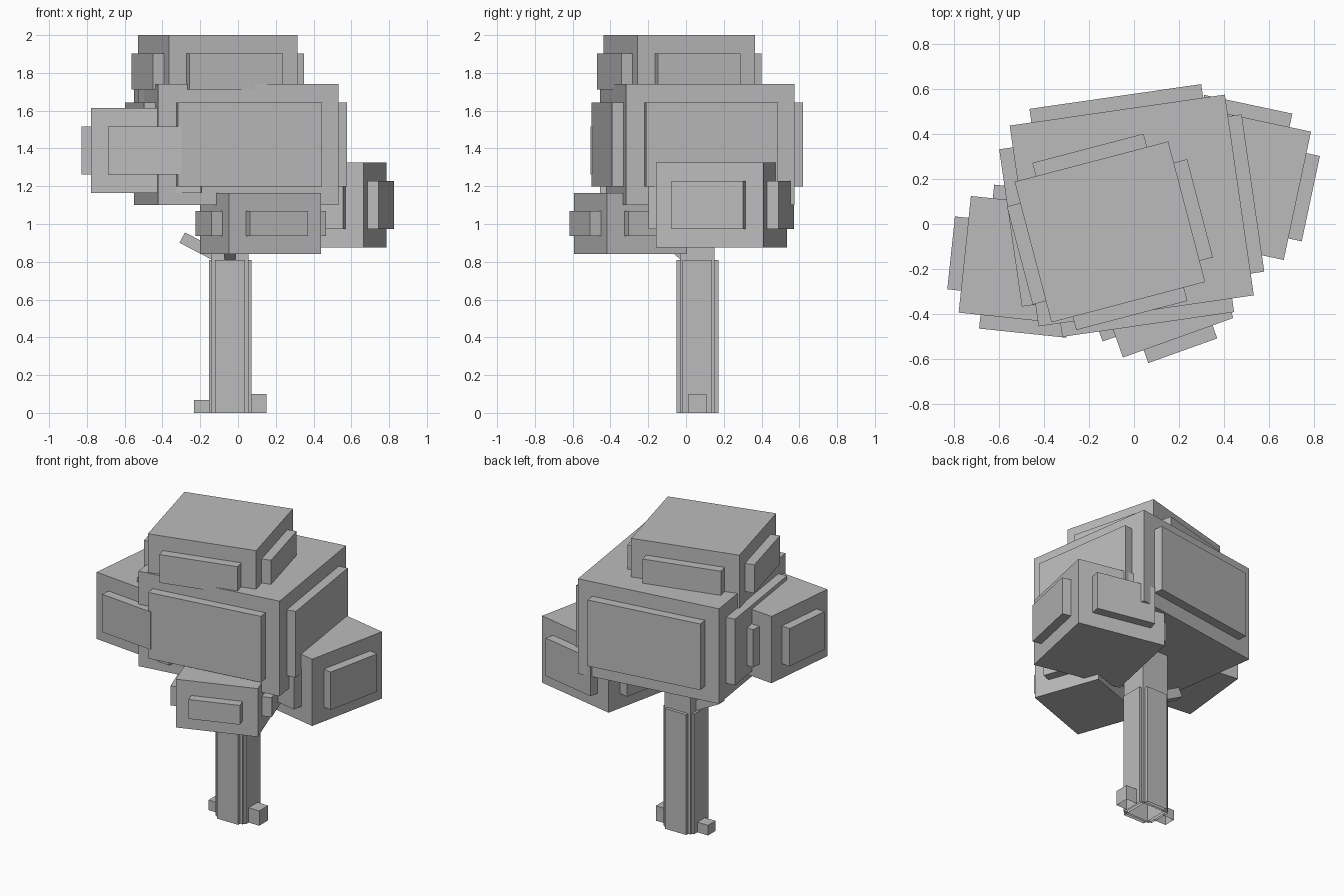
import bpy, bmesh
from math import radians
from mathutils import Matrix, Vector

if "Cube" in bpy.data.objects:
    bpy.data.objects.remove(bpy.data.objects["Cube"], do_unlink=True)

grey = bpy.data.materials.new("plain_grey")
grey.use_nodes = True
grey.diffuse_color = (0.5, 0.5, 0.5, 1)
bsdf = grey.node_tree.nodes["Principled BSDF"]
bsdf.inputs["Base Color"].default_value = grey.diffuse_color
bsdf.inputs["Roughness"].default_value = 0.9


def box(name, centre, size, rotation=None, open_bottom=False):
    """Flat-shaded box with its own size baked into the mesh."""
    bm = bmesh.new()
    bmesh.ops.create_cube(bm, size=1, matrix=Matrix.Diagonal((*size, 1)))
    if open_bottom:
        under = [f for f in bm.faces if f.normal.z < -0.9]
        bmesh.ops.delete(bm, geom=under, context="FACES_ONLY")
    mesh = bpy.data.meshes.new(name)
    bm.to_mesh(mesh)
    bm.free()
    mesh.materials.append(grey)
    obj = bpy.data.objects.new(name, mesh)
    obj.location = centre
    if rotation is not None:
        obj.rotation_euler = rotation
    bpy.context.collection.objects.link(obj)
    return obj


def foliage(name, x, y, bottom, top, width, depth, turn):
    """Leaf block with a raised panel on each of its four sides."""
    margin, raised = 0.195, 0.122
    centre = (x, y, (bottom + top) / 2)
    height = top - bottom
    spin = (0, 0, radians(turn))
    box(name, centre, (width, depth, height), spin)
    box(name + "_side_panels", centre,
        (width + raised, depth - margin, height - margin), spin)
    box(name + "_front_back_panels", centre,
        (width - margin, depth + raised, height - margin), spin)


def branch(name, start, end, thickness):
    """Square stick between two points."""
    a, b = Vector(start), Vector(end)
    rotation = (b - a).to_track_quat("Z", "Y").to_euler()
    box(name, (a + b) / 2, (thickness, thickness, (b - a).length), rotation)


# Crown
foliage("main_foliage", -0.01, 0.06, 1.10, 1.74, 0.965, 0.90, 8.2)
foliage("top_foliage", -0.107, -0.035, 1.615, 2.0, 0.705, 0.645, 14.7)
foliage("right_foliage", -0.46, -0.165, 1.165, 1.615, 0.585, 0.52, -6)
foliage("left_foliage", 0.434, 0.187, 0.875, 1.325, 0.595, 0.582, -12)
foliage("front_foliage", 0.12, -0.293, 0.84, 1.165, 0.52, 0.45, 19.7)

# Trunk: a core with raised bark panels
TX, TY = -0.042, 0.06
box("trunk_core", (TX, TY, 0.58), (0.196, 0.18, 1.16), open_bottom=True)
box("trunk_side_bark", (TX, TY, 0.405), (0.225, 0.155, 0.81), open_bottom=True)
box("trunk_front_back_bark", (TX, TY, 0.405), (0.158, 0.222, 0.81), open_bottom=True)

# Roots
box("left_root", (0.108, TY, 0.05), (0.084, 0.095, 0.10), open_bottom=True)
box("right_root", (-0.188, TY, 0.034), (0.092, 0.08, 0.068), open_bottom=True)

# Branches
branch("right_branch", (-0.06, TY, 0.805), (-0.295, TY, 0.928), 0.062)
branch("front_branch", (TX, 0.03, 0.80), (TX, -0.2, 1.0), 0.06)
